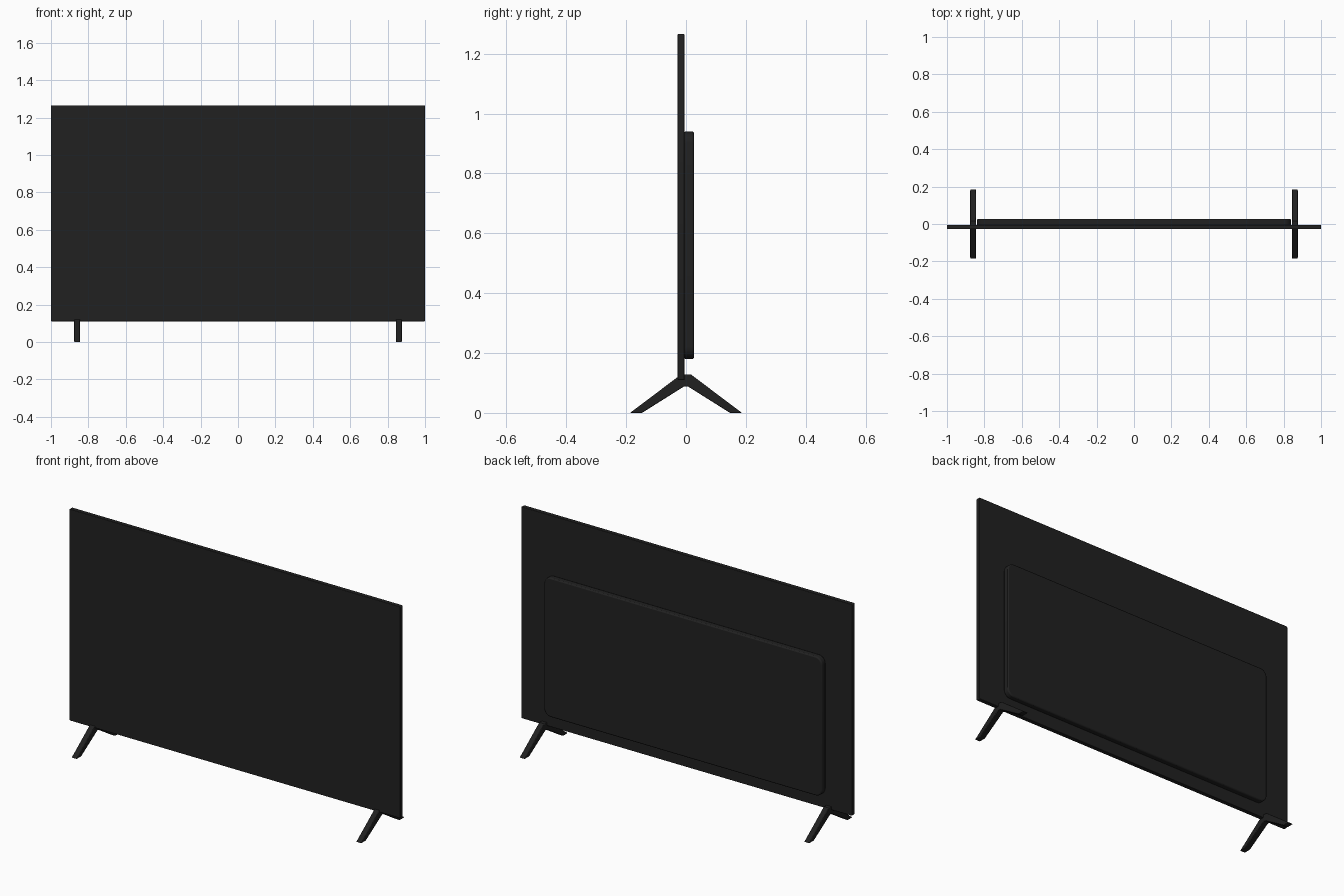
import bpy
import bmesh
import math
from mathutils import Matrix

cube = bpy.data.objects.get("Cube")
if cube:
    bpy.data.objects.remove(cube)


def make_material(name, value):
    mat = bpy.data.materials.new(name)
    mat.use_nodes = True
    colour = (value, value, value, 1)
    mat.diffuse_color = colour
    mat.node_tree.nodes["Principled BSDF"].inputs["Base Color"].default_value = colour
    return mat


black = make_material("soft black", 0.015)


def extrude(name, outline, matrix, depth, bevel=0, segments=2):
    """Extrude a flat outline along its local z, placed by a matrix."""
    bm = bmesh.new()
    face = bm.faces.new([bm.verts.new((u, v, 0)) for u, v in outline])
    moved = bmesh.ops.extrude_face_region(bm, geom=[face])["geom"]
    bmesh.ops.translate(bm, vec=(0, 0, depth),
                        verts=[g for g in moved if isinstance(g, bmesh.types.BMVert)])
    bm.transform(matrix)
    bmesh.ops.recalc_face_normals(bm, faces=bm.faces)
    mesh = bpy.data.meshes.new(name)
    bm.to_mesh(mesh)
    bm.free()
    mesh.materials.append(black)
    obj = bpy.data.objects.new(name, mesh)
    bpy.context.collection.objects.link(obj)
    if bevel:
        mod = obj.modifiers.new("soft edges", "BEVEL")
        mod.width = bevel
        mod.segments = segments
        mod.limit_method = "ANGLE"
        mod.angle_limit = math.radians(40)
    bpy.ops.object.select_all(action="DESELECT")
    obj.select_set(True)
    bpy.context.view_layer.objects.active = obj
    bpy.ops.object.shade_smooth_by_angle(angle=math.radians(35))
    return obj


def rounded_rect(x, low, high, radius, steps=6):
    points = []
    corners = [(x, high), (-x, high), (-x, low), (x, low)]
    for i, (cx, cz) in enumerate(corners):
        cx -= math.copysign(radius, cx)
        cz += radius if cz == low else -radius
        for s in range(steps + 1):
            a = math.radians(90) * (i + s / steps)
            points.append((cx + radius * math.cos(a), cz + radius * math.sin(a)))
    return points


def facing_front(y):
    """Outline in x and z, extruded towards the front from depth y."""
    return Matrix.Translation((0, y, 0)) @ Matrix.Rotation(math.radians(90), 4, "X")


# Thin display panel
extrude("display_panel", rounded_rect(1, 0.11, 1.265, 0.004, 2),
        facing_front(-0.005), 0.023, 0.002)

# Raised rear housing with rounded corners
extrude("rear_housing", rounded_rect(0.84, 0.18, 0.94, 0.04),
        facing_front(0.027), 0.034, 0.006)

# Splayed feet, one inverted V under each end
half = [(0.017, 0.128), (0.187, 0), (0.147, 0), (0.007, 0.088)]
foot = half + [(-y, z) for y, z in reversed(half)]
to_side = Matrix(((0, 0, 1, 0), (1, 0, 0, 0), (0, 1, 0, 0), (0, 0, 0, 1)))
for side, x in (("left", 0.86), ("right", -0.86)):
    extrude(side + "_foot", foot, Matrix.Translation((x - 0.016, 0, 0)) @ to_side,
            0.032, 0.003)
